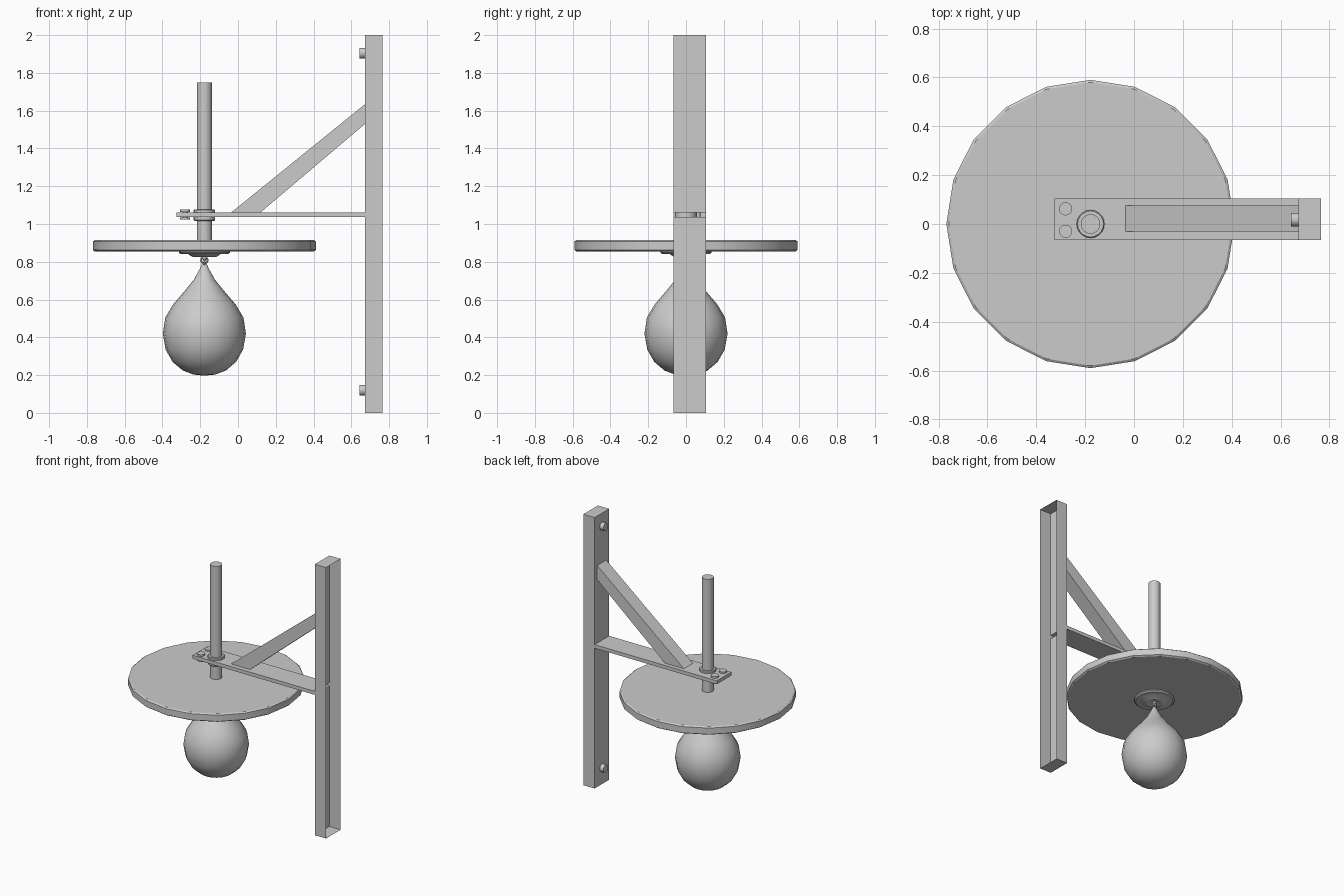
import bpy, bmesh
from math import cos, sin, pi

if "Cube" in bpy.data.objects:
    bpy.data.objects.remove(bpy.data.objects["Cube"])

CX = -0.178            # axis of pole, board and bag
Y0, Y1 = -0.065, 0.105 # width of the post and arm


def make(name, verts, faces, smooth=None):
    me = bpy.data.meshes.new(name)
    me.from_pydata(verts, [], faces)
    bm = bmesh.new()
    bm.from_mesh(me)
    bmesh.ops.remove_doubles(bm, verts=bm.verts, dist=1e-5)
    bmesh.ops.recalc_face_normals(bm, faces=bm.faces)
    bm.to_mesh(me)
    bm.free()
    ob = bpy.data.objects.new(name, me)
    bpy.context.collection.objects.link(ob)
    if smooth:
        bpy.ops.object.select_all(action='DESELECT')
        ob.select_set(True)
        bpy.context.view_layer.objects.active = ob
        bpy.ops.object.shade_smooth_by_angle(angle=smooth)
    return ob


def lathe(name, profile, x=CX, y=0, n=20, smooth=0.6):
    """Revolve (radius, z) points about a vertical axis."""
    verts = [(x + r * cos(2 * pi * i / n), y + r * sin(2 * pi * i / n), z)
             for r, z in profile for i in range(n)]
    faces = [(j * n + i, j * n + (i + 1) % n, (j + 1) * n + (i + 1) % n, (j + 1) * n + i)
             for j in range(len(profile) - 1) for i in range(n)]
    if profile[0][0] > 0:
        faces.append(tuple(range(n)))
    if profile[-1][0] > 0:
        faces.append(tuple(range((len(profile) - 1) * n, len(profile) * n)))
    return make(name, verts, faces, smooth)


def open_box(name, x0, x1, z0, z1, web_slot=None):
    """Thin-walled box open towards +x; optional slot through its -x wall."""
    levels = [z0, *(web_slot or ()), z1]
    verts = [(x, y, z) for z in levels for x, y in ((x1, Y0), (x0, Y0), (x0, Y1), (x1, Y1))]
    top = 4 * (len(levels) - 1)
    faces = [(0, 1, 2, 3), (top, top + 1, top + 2, top + 3)]
    for j in range(len(levels) - 1):
        for k in range(3):
            if web_slot and j == 1 and k == 1:
                continue
            a = 4 * j + k
            faces.append((a, a + 1, a + 5, a + 4))
    return make(name, verts, faces)


# Wall post (channel) and the hollow arm that opens into it
open_box("wall_post", 0.673, 0.765, 0, 2, (1.036, 1.062))
open_box("arm", -0.325, 0.673, 1.036, 1.062)

# Diagonal brace
side = [(-0.035, 1.062), (0.12, 1.062), (0.673, 1.53), (0.673, 1.635)]
make("brace", [(x, y, z) for y in (-0.031, 0.075) for x, z in side],
     [(0, 1, 2, 3), (4, 5, 6, 7)] + [(i, (i + 1) % 4, (i + 1) % 4 + 4, i + 4) for i in range(4)])

# Wall bolts
for label, z in (("lower", 0.12), ("upper", 1.905)):
    ob = lathe(label + "_wall_bolt", [(0.028, -0.03), (0.028, 0.0)], 0, 0, 16)
    ob.rotation_euler = (0, pi / 2, 0)
    ob.location = (0.673, 0.018, z)

# Pole, its collar and the arm end bolts
lathe("pole", [(0.04, 0.9), (0.04, 1.75)])
lathe("pole_collar", [(0.053, 1.017), (0.057, 1.022), (0.057, 1.073), (0.053, 1.077)])
for label, y in (("front", -0.03), ("back", 0.062)):
    lathe(label + "_arm_bolt", [(0.027, 1.023), (0.027, 1.034), (0.014, 1.034), (0.014, 1.064),
                                (0.027, 1.064), (0.027, 1.076)], -0.28, y, 16)

# Rebound board with eased rim
lathe("board", [(0.58, 0.855), (0.59, 0.862), (0.59, 0.908), (0.58, 0.915)])

# Swivel plate and hook under the board
lathe("swivel_plate", [(0.135, 0.856), (0.135, 0.848), (0.125, 0.84), (0.085, 0.84),
                       (0.06, 0.824), (0.045, 0.824), (0.02, 0.835), (0, 0.835)])
lathe("swivel_ball", [(0, 0.836), (0.012, 0.832), (0.012, 0.815), (0.006, 0.808), (0, 0.805)], n=12)
for label, rot in (("hook_ring", 0), ("bag_loop", pi / 2)):
    bpy.ops.mesh.primitive_torus_add(major_radius=0.017, minor_radius=0.005, major_segments=16,
                                     minor_segments=8, location=(CX, 0, 0.808 if rot == 0 else 0.797),
                                     rotation=(pi / 2, 0, rot))
    bpy.context.object.name = label
    bpy.ops.object.shade_smooth_by_angle()

# Teardrop bag
lathe("bag", [(0, 0.802), (0.01, 0.795), (0.023, 0.765), (0.056, 0.705), (0.105, 0.645),
              (0.165, 0.575), (0.207, 0.505), (0.22, 0.42), (0.205, 0.335), (0.168, 0.27),
              (0.115, 0.225), (0.058, 0.203), (0, 0.197)], smooth=1.2)
